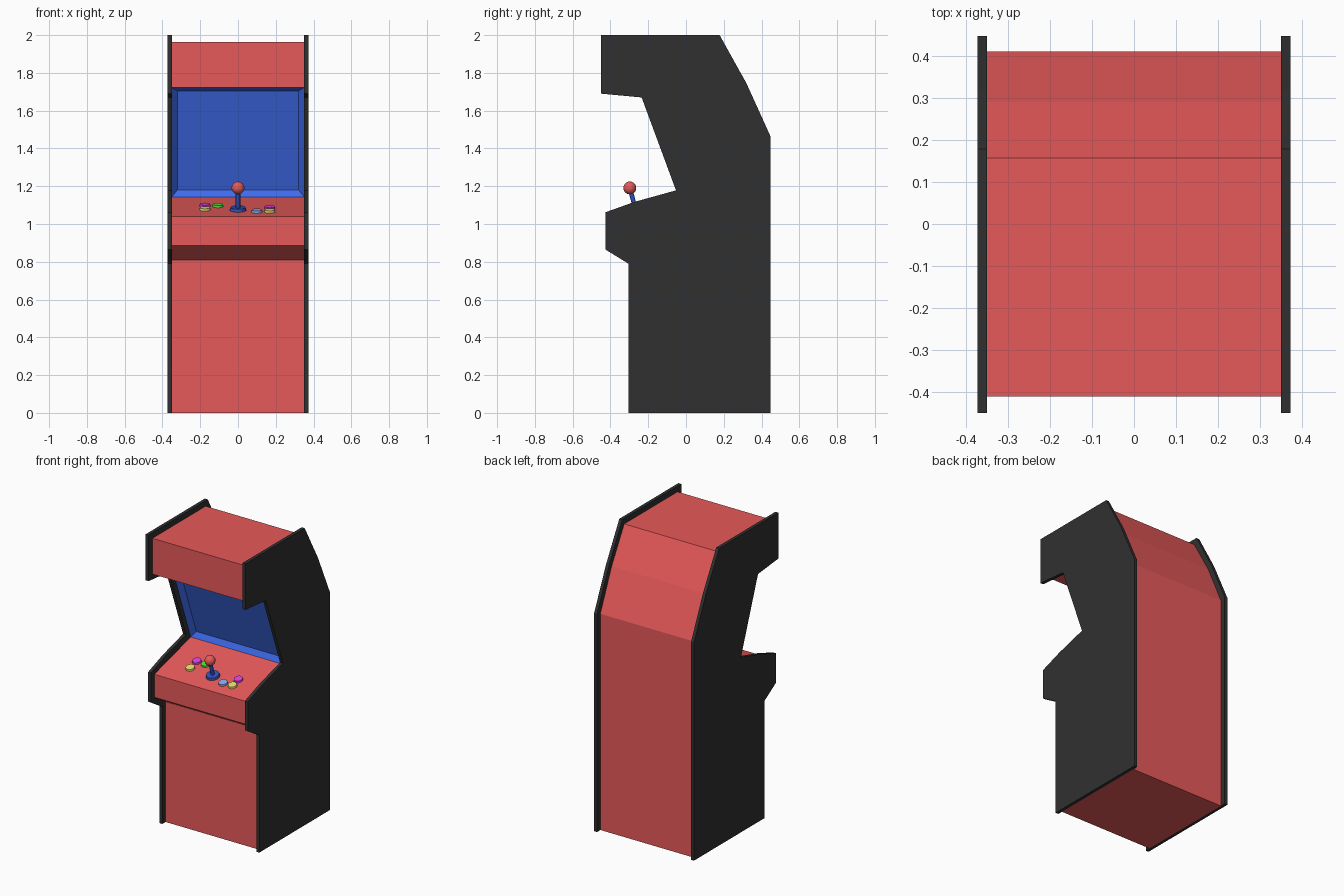
import bpy, bmesh
from math import atan2
from mathutils import Matrix, Vector

if "Cube" in bpy.data.objects:
    bpy.data.objects.remove(bpy.data.objects["Cube"])


def material(name, rgb):
    m = bpy.data.materials.new(name)
    m.diffuse_color = (*rgb, 1)
    m.use_nodes = True
    m.node_tree.nodes["Principled BSDF"].inputs["Base Color"].default_value = m.diffuse_color
    return m


RED = material("red", (0.8, 0.1, 0.1))
BLACK = material("black", (0.03, 0.03, 0.03))
BLUE = material("screen_blue", (0.05, 0.15, 0.85))
NAVY = material("navy", (0.03, 0.08, 0.5))
YELLOW = material("yellow", (0.8, 0.7, 0.15))
MAGENTA = material("magenta", (0.75, 0.05, 0.75))
GREEN = material("green", (0.1, 0.7, 0.05))
SKY = material("light_blue", (0.25, 0.4, 0.85))


def finish(bm, name, *mats):
    me = bpy.data.meshes.new(name)
    bm.to_mesh(me)
    bm.free()
    ob = bpy.data.objects.new(name, me)
    bpy.context.collection.objects.link(ob)
    for m in mats:
        me.materials.append(m)
    return ob


def prism(profile, x0, x1):
    """Extrude a (y, z) outline from x0 to x1."""
    bm = bmesh.new()
    face = bm.faces.new([bm.verts.new((x0, y, z)) for y, z in profile])
    ext = bmesh.ops.extrude_face_region(bm, geom=[face])
    verts = [v for v in ext["geom"] if isinstance(v, bmesh.types.BMVert)]
    bmesh.ops.translate(bm, verts=verts, vec=(x1 - x0, 0, 0))
    bmesh.ops.recalc_face_normals(bm, faces=bm.faces)
    return bm


# Black side panels
side = [(-0.45, 2.0), (0.178, 2.0), (0.32, 1.745), (0.447, 1.465), (0.447, 0),
        (-0.305, 0), (-0.305, 0.79), (-0.427, 0.865), (-0.427, 1.062),
        (-0.27, 1.118), (-0.053, 1.178), (-0.235, 1.67), (-0.45, 1.69)]
for name, s in (("left_side_panel", -1), ("right_side_panel", 1)):
    finish(prism(side, s * 0.35, s * 0.372), name, BLACK)

# Red cabinet body, recessed between the panels
body = [(-0.41, 1.963), (0.157, 1.963), (0.29, 1.73), (0.411, 1.455), (0.411, 0),
        (-0.27, 0), (-0.27, 0.81), (-0.39, 0.885), (-0.39, 1.04),
        (-0.003, 1.143), (-0.215, 1.722), (-0.41, 1.722)]
bm = prism(body, -0.35, 0.35)

# Sunken blue screen in the slanted face above the controls
target = Vector((0, -0.109, 1.432))
screen = min(bm.faces, key=lambda f: (f.calc_center_median() - target).length
             if len(f.verts) == 4 else 9)
rim = bmesh.ops.inset_region(bm, faces=[screen], thickness=0.042, depth=-0.03)
for f in rim["faces"] + [screen]:
    f.material_index = 1
finish(bm, "cabinet_body", RED, BLUE)

# Frame lying on the sloped control panel
SLOPE = atan2(0.103, 0.387)


def on_panel(x, y, height=0.0):
    z = 1.04 + (y + 0.39) * 0.103 / 0.387
    return (Matrix.Translation((x, y, z)) @ Matrix.Rotation(SLOPE, 4, "X")
            @ Matrix.Translation((0, 0, height)))


def smooth(ob):
    bpy.ops.object.select_all(action="DESELECT")
    ob.select_set(True)
    bpy.context.view_layer.objects.active = ob
    bpy.ops.object.shade_smooth_by_angle()


def disc(name, x, y, r0, r1, low, high, mat):
    bm = bmesh.new()
    bmesh.ops.create_cone(bm, cap_ends=True, segments=24, radius1=r0, radius2=r1,
                          depth=high - low, matrix=on_panel(x, y, (low + high) / 2))
    smooth(finish(bm, name, mat))


# Buttons
buttons = [("left_button_yellow", -0.175, -0.257, YELLOW),
           ("left_button_magenta", -0.175, -0.187, MAGENTA),
           ("left_button_green", -0.107, -0.19, GREEN),
           ("right_button_blue", 0.1, -0.30, SKY),
           ("right_button_yellow", 0.168, -0.297, YELLOW),
           ("right_button_magenta", 0.168, -0.235, MAGENTA)]
for name, x, y, mat in buttons:
    disc(name, x, y, 0.03, 0.027, -0.005, 0.012, mat)

# Joystick
JY = -0.266
disc("joystick_base", 0, JY, 0.045, 0.04, -0.005, 0.016, NAVY)
disc("joystick_shaft", 0, JY, 0.012, 0.012, 0.01, 0.1, NAVY)
bm = bmesh.new()
bmesh.ops.create_uvsphere(bm, u_segments=24, v_segments=12, radius=0.034,
                          matrix=on_panel(0, JY, 0.122))
smooth(finish(bm, "joystick_ball", RED))
